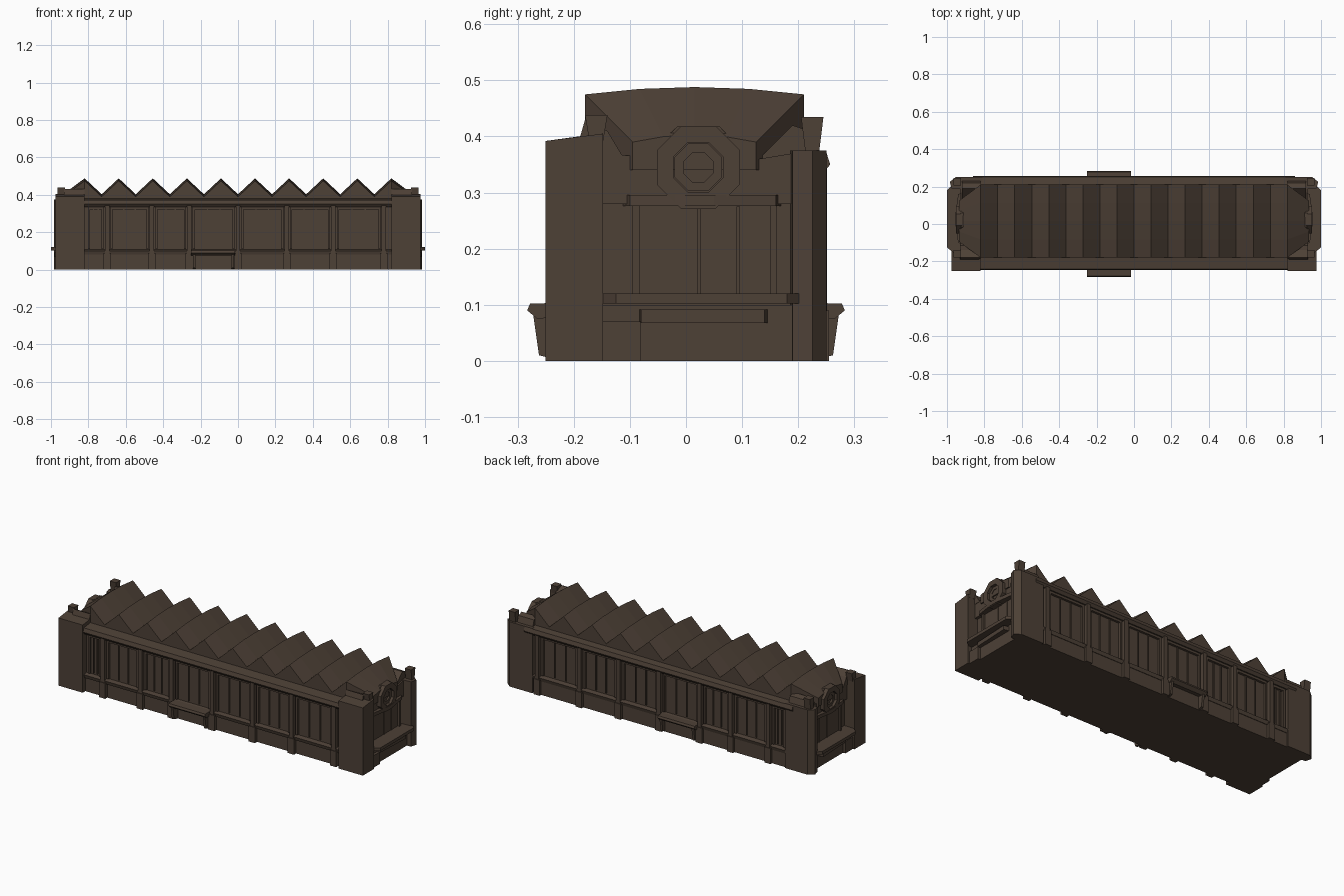
import bpy, bmesh, math

if "Cube" in bpy.data.objects:
    bpy.data.objects.remove(bpy.data.objects["Cube"])

brown = bpy.data.materials.new("dark brown stone")
brown.diffuse_color = (0.075, 0.052, 0.037, 1)
brown.use_nodes = True
brown.node_tree.nodes["Principled BSDF"].inputs["Base Color"].default_value = brown.diffuse_color


def make(name, verts, faces):
    me = bpy.data.meshes.new(name)
    me.from_pydata(verts, [], faces)
    bm = bmesh.new()
    bm.from_mesh(me)
    bmesh.ops.recalc_face_normals(bm, faces=bm.faces)
    bm.to_mesh(me)
    bm.free()
    me.materials.append(brown)
    ob = bpy.data.objects.new(name, me)
    bpy.context.collection.objects.link(ob)
    return ob


def prism(name, outline, axis, a, b):
    """Extrude a 2D outline along an axis; outline holds the other two coordinates."""
    def point(p, t):
        q = list(p)
        q.insert("xyz".index(axis), t)
        return q
    n = len(outline)
    verts = [point(p, a) for p in outline] + [point(p, b) for p in outline]
    faces = [tuple(range(n)), tuple(range(n, 2 * n))]
    faces += [(i, (i + 1) % n, n + (i + 1) % n, n + i) for i in range(n)]
    return make(name, verts, faces)


def box(name, x0, x1, y0, y1, z0, z1):
    return prism(name, [(x0, y0), (x1, y0), (x1, y1), (x0, y1)], "z", z0, z1)


# Main hall with recessed walls
box("hall_body", -0.91, 0.91, -0.215, 0.225, 0, 0.35)
box("base_plinth", -0.94, 0.94, -0.225, 0.24, 0, 0.09)
box("roof_deck", -0.91, 0.91, -0.215, 0.225, 0.35, 0.365)

# Zigzag roof: ridges and valleys, narrowing to a hip at each end
stations = [(-0.935, 0.39, 0.11)]
for i in range(19):
    x = -0.82 + i * 1.64 / 18
    stations.append((x, 0.475 if i % 2 == 0 else 0.39, 0.195))
stations.append((0.935, 0.39, 0.11))
across = [-1, -0.5, 0, 0.5, 1]
verts, faces = [], []
for x, z, w in stations:
    verts += [(x, 0.015 + w * t, z + 0.013 * (1 - t * t)) for t in across]
    verts += [(x, 0.015 + w, 0.34), (x, 0.015 - w, 0.34)]
n = len(across) + 2
for s in range(len(stations) - 1):
    for k in range(n):
        a, b = s * n + k, s * n + (k + 1) % n
        faces.append((a, b, b + n, a + n))
faces += [tuple(range(n)), tuple(range(len(verts) - n, len(verts)))]
make("zigzag_roof", verts, faces)

# Long facades: cornice, sill, pilasters, window frames and mullions
pilasters = [-0.70, -0.46, -0.26, 0.0, 0.26, 0.51, 0.78]
bays = list(zip([-0.82] + pilasters, pilasters + [0.82]))
for side, wall, label in ((-1, 0.215, "front"), (1, 0.225, "back")):
    def strip(name, x0, x1, depth, z0, z1, inset=0.02):
        ys = sorted((side * (wall - inset), side * (wall + depth)))
        return box(label + "_" + name, x0, x1, ys[0], ys[1], z0, z1)

    prism(label + "_cornice", [(side * (wall - 0.04), 0.335), (side * (wall + 0.02), 0.335),
          (side * (wall + 0.032), 0.35), (side * (wall + 0.025), 0.372),
          (side * (wall - 0.04), 0.38)], "x", -0.86, 0.86)
    prism(label + "_sill", [(side * (wall - 0.02), 0.08), (side * (wall + 0.018), 0.08),
          (side * (wall + 0.024), 0.10), (side * (wall - 0.02), 0.112)], "x", -0.84, 0.84)
    for x in pilasters:
        strip("pilaster", x - 0.012, x + 0.012, 0.026, 0, 0.345)
        strip("pilaster_foot", x - 0.02, x + 0.02, 0.03, 0, 0.09)
    for x0, x1 in bays:
        if x1 - x0 < 0.08:
            continue
        a, b = x0 + 0.018, x1 - 0.018
        strip("frame_left", a, a + 0.012, 0.013, 0.11, 0.335)
        strip("frame_right", b - 0.012, b, 0.013, 0.11, 0.335)
        strip("frame_head", a, b, 0.013, 0.322, 0.336)
        for t in (0.35, 0.65):
            m = a + (b - a) * t
            strip("mullion", m - 0.003, m + 0.003, 0.006, 0.115, 0.325)
    # Entrance canopy on two thin brackets
    prism(label + "_canopy", [(side * 0.21, 0.08), (side * 0.265, 0.075),
          (side * 0.283, 0.09), (side * 0.278, 0.102), (side * 0.21, 0.104)],
          "x", -0.25, -0.015)
    for x in (-0.24, -0.035):
        prism(label + "_canopy_bracket", [(side * 0.22, 0.0), (side * 0.262, 0.01),
              (side * 0.272, 0.08), (side * 0.22, 0.08)], "x", x, x + 0.014)


def ring(name, s, x0, x1, r0, r1, sides=8):
    """Eight-sided frame facing outwards along x."""
    verts, faces = [], []
    for i in range(sides):
        a = 2 * math.pi * (i + 0.5) / sides
        for x, r in ((x0, r0), (x1, r0), (x1, r1), (x0, r1)):
            verts.append((s * x, 0.022 + r * math.cos(a), 0.345 + r * math.sin(a)))
    for i in range(sides):
        j = (i + 1) % sides
        for k in range(4):
            m = (k + 1) % 4
            faces.append((4 * i + k, 4 * i + m, 4 * j + m, 4 * j + k))
    make(name, verts, faces)


# Short ends: corner towers, shelves, window wall and arched gable
for s, label in ((-1, "left"), (1, "right")):
    def end(name, x0, x1, y0, y1, z0, z1):
        a, b = sorted((s * x0, s * x1))
        return box(label + "_" + name, a, b, y0, y1, z0, z1)

    tower = prism(label + "_front_tower", [(s * 0.82, -0.25), (s * 0.975, -0.25),
                  (s * 0.975, -0.148), (s * 0.82, -0.155)], "z", 0, 0.392)
    for v in tower.data.vertices:
        if v.co.z > 0.3 and v.co.y > -0.2:
            v.co.z = 0.405
    prism(label + "_back_tower", [(s * 0.81, 0.18), (s * 0.975, 0.19), (s * 0.985, 0.225),
          (s * 0.955, 0.25), (s * 0.81, 0.25)], "z", 0, 0.375)
    end("lower_wall", 0.88, 0.95, -0.15, 0.2, 0, 0.10)
    end("step_left_block", 0.93, 0.965, -0.15, -0.08, 0, 0.07)
    # Upper shelf and lower step
    prism(label + "_shelf", [(s * 0.88, -0.15), (s * 0.97, -0.15), (s * 1.0, -0.125),
          (s * 1.0, 0.18), (s * 0.975, 0.205), (s * 0.88, 0.205)], "z", 0.102, 0.12)
    prism(label + "_step", [(s * 0.9, -0.09), (s * 0.97, -0.08), (s * 0.98, 0.14),
          (s * 0.9, 0.155)], "z", 0.068, 0.092)
    # End window panel with lintel, jambs and mullions
    end("window_panel", 0.90, 0.918, -0.085, 0.15, 0.115, 0.28)
    for y in (-0.095, 0.15):
        end("window_jamb", 0.90, 0.93, y, y + 0.012, 0.115, 0.28)
    for y in (0.02, 0.09):
        end("window_mullion", 0.91, 0.922, y, y + 0.006, 0.12, 0.275)
    prism(label + "_lintel", [(s * 0.89, -0.12), (s * 0.94, -0.10), (s * 0.955, 0.0),
          (s * 0.955, 0.05), (s * 0.94, 0.16), (s * 0.89, 0.175)], "z", 0.276, 0.296)
    # Gable with a round window
    prism(label + "_gable", [(-0.15, 0.28), (0.19, 0.28), (0.19, 0.37), (0.13, 0.36),
          (0.085, 0.39), (0.06, 0.418), (-0.015, 0.418), (-0.045, 0.39),
          (-0.09, 0.365), (-0.15, 0.37)], "x", s * 0.86, s * 0.928)
    ring(label + "_round_window_frame", s, 0.92, 0.952, 0.048, 0.08)
    ring(label + "_round_window_rim", s, 0.92, 0.938, 0.028, 0.046)
    # Small finials on the corners
    for y0, y1, z0, z1 in ((-0.18, -0.14, 0.39, 0.438), (0.205, 0.245, 0.37, 0.435)):
        x0, x1 = s * 0.925, s * 0.965
        f = box(label + "_finial", min(x0, x1), max(x0, x1), y0, y1, z0, z1)
        for v in f.data.vertices:
            if v.co.z < z0 + 0.01:
                v.co.y += 0.008 if v.co.y < (y0 + y1) / 2 else -0.008
    # Inner shoulder rising from the towers to the roof
    prism(label + "_front_shoulder", [(-0.2, 0.36), (-0.11, 0.36), (-0.14, 0.41),
          (-0.18, 0.43)], "x", s * 0.82, s * 0.93)
    prism(label + "_back_shoulder", [(0.13, 0.36), (0.235, 0.36), (0.22, 0.41),
          (0.19, 0.42)], "x", s * 0.82, s * 0.92)
